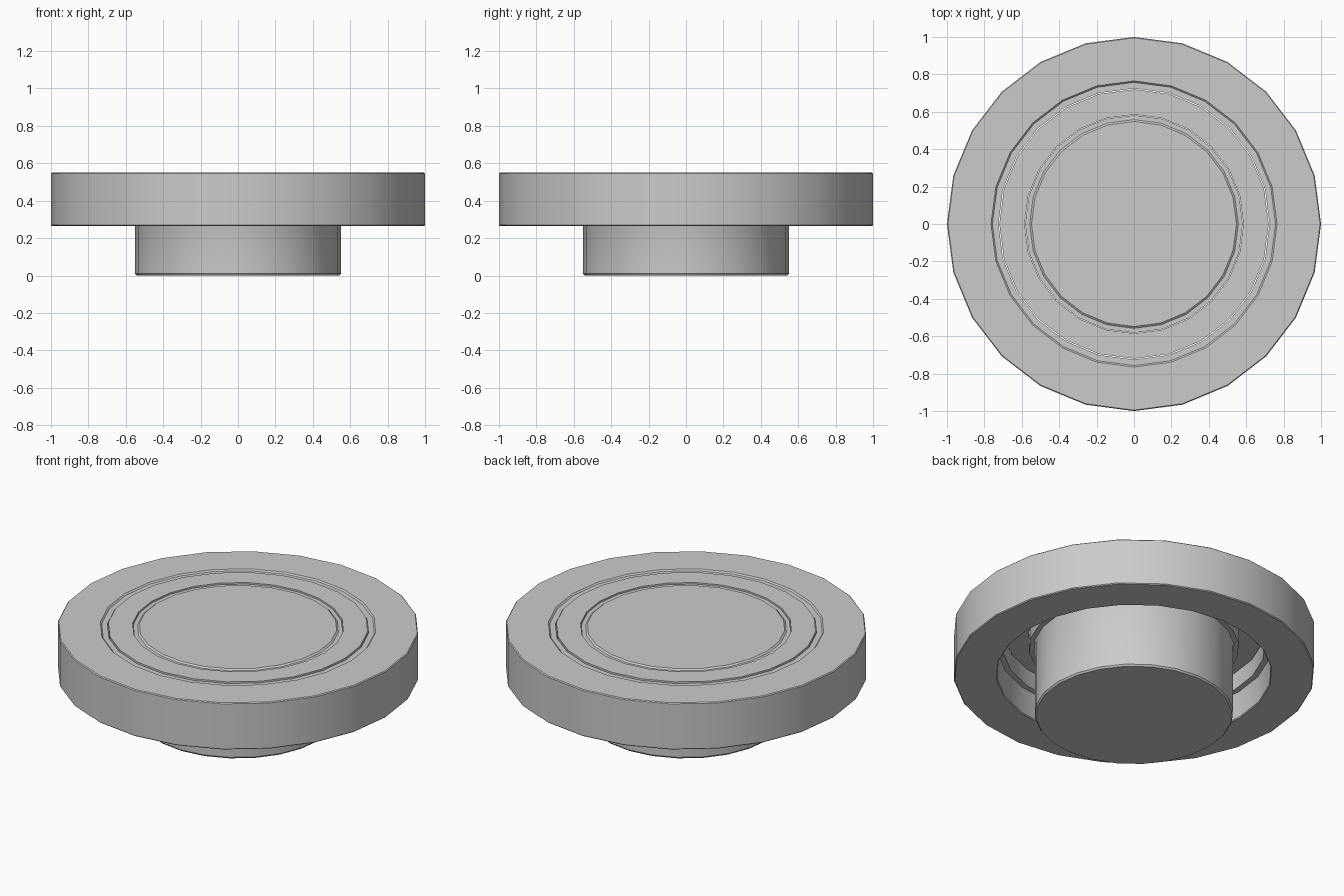
import bpy, bmesh, math

if "Cube" in bpy.data.objects:
    bpy.data.objects.remove(bpy.data.objects["Cube"])

SIDES = 24


def lathe(name, profile, closed):
    """Revolve an (r, z) profile around z; r = 0 gives a pole point."""
    bm = bmesh.new()
    rings = []
    for r, z in profile:
        if r == 0:
            rings.append([bm.verts.new((0, 0, z))] * SIDES)
        else:
            rings.append([bm.verts.new((r * math.cos(math.tau * i / SIDES),
                                        r * math.sin(math.tau * i / SIDES), z))
                          for i in range(SIDES)])
    pairs = list(zip(rings, rings[1:]))
    if closed:
        pairs.append((rings[-1], rings[0]))
    for a, b in pairs:
        for i in range(SIDES):
            j = (i + 1) % SIDES
            corners = list(dict.fromkeys((a[i], a[j], b[j], b[i])))
            bm.faces.new(corners)
    bmesh.ops.recalc_face_normals(bm, faces=bm.faces)
    mesh = bpy.data.meshes.new(name)
    bm.to_mesh(mesh)
    bm.free()
    obj = bpy.data.objects.new(name, mesh)
    bpy.context.collection.objects.link(obj)
    bpy.ops.object.select_all(action='DESELECT')
    obj.select_set(True)
    bpy.context.view_layer.objects.active = obj
    bpy.ops.object.shade_smooth_by_angle(angle=math.radians(30))
    return obj


# Outer ring with a stepped lip holding the cover
lathe("outer_ring", [
    (0.765, 0.265), (0.995, 0.265), (1.0, 0.27), (1.0, 0.545), (0.995, 0.55),
    (0.765, 0.55), (0.757, 0.542), (0.725, 0.542), (0.725, 0.43),
    (0.757, 0.43), (0.76, 0.42), (0.76, 0.27)], True)

# Thin flat cover bridging ring and hub
lathe("cover_plate", [
    (0.585, 0.53), (0.72, 0.53), (0.72, 0.55), (0.585, 0.55)], True)

# Solid hub with a shallow upper flange
lathe("hub", [
    (0, 0), (0.542, 0), (0.55, 0.01), (0.55, 0.42), (0.555, 0.43),
    (0.582, 0.43), (0.582, 0.542), (0.558, 0.542), (0.548, 0.55), (0, 0.55)], False)
